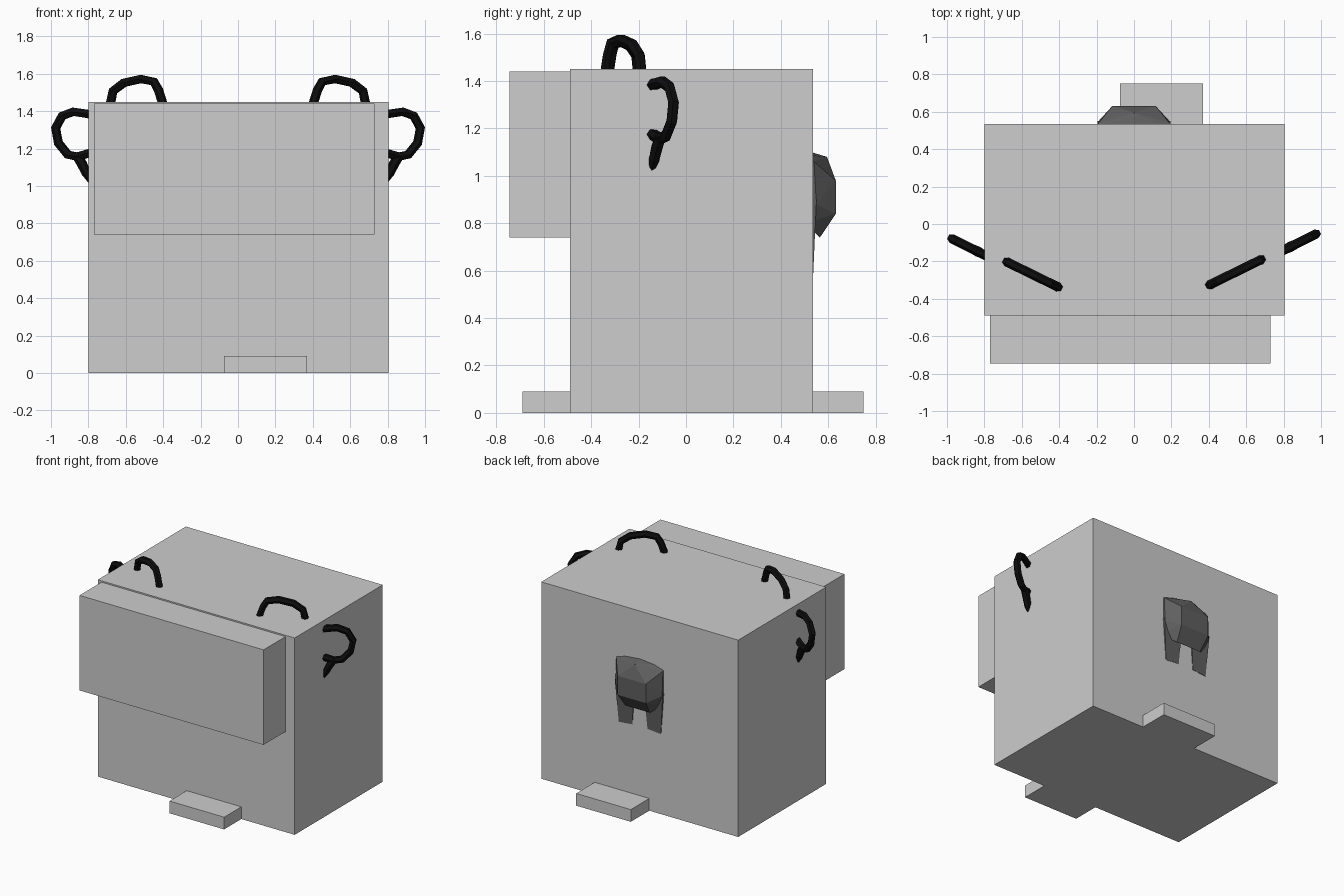
import bpy, bmesh

cube = bpy.data.objects.get("Cube")
if cube:
    bpy.data.objects.remove(cube, do_unlink=True)


def material(name, value):
    m = bpy.data.materials.new(name)
    m.use_nodes = True
    col = (value, value, value, 1.0)
    m.diffuse_color = col
    m.node_tree.nodes["Principled BSDF"].inputs["Base Color"].default_value = col
    return m


light_grey = material("light grey", 0.61)
dark_grey = material("dark grey", 0.115)
black = material("black", 0.004)


def add_object(name, data, mat):
    data.materials.append(mat)
    ob = bpy.data.objects.new(name, data)
    bpy.context.collection.objects.link(ob)
    return ob


def box(name, lo, hi, mat):
    bm = bmesh.new()
    bmesh.ops.create_cube(bm, size=1)
    for v in bm.verts:
        v.co = [lo[i] if v.co[i] < 0 else hi[i] for i in range(3)]
    me = bpy.data.meshes.new(name)
    bm.to_mesh(me)
    bm.free()
    return add_object(name, me, mat)


def hull(name, points, mat):
    bm = bmesh.new()
    for p in points:
        bm.verts.new(p)
    bmesh.ops.convex_hull(bm, input=bm.verts)
    bmesh.ops.dissolve_limit(bm, angle_limit=0.02, verts=bm.verts, edges=bm.edges)
    bmesh.ops.recalc_face_normals(bm, faces=bm.faces)
    me = bpy.data.meshes.new(name)
    bm.to_mesh(me)
    bm.free()
    return add_object(name, me, mat)


def tube(name, points, radii=None):
    """Faceted tube along a list of points."""
    cu = bpy.data.curves.new(name, "CURVE")
    cu.dimensions = "3D"
    cu.bevel_depth = 0.025
    cu.bevel_resolution = 1
    cu.use_fill_caps = True
    sp = cu.splines.new("POLY")
    sp.use_smooth = False
    sp.points.add(len(points) - 1)
    for i, p in enumerate(points):
        sp.points[i].co = (*p, 1)
        sp.points[i].radius = radii[i] if radii else 1
    return add_object(name, cu, black)


# Main blocks
box("body", (-0.80, -0.49, 0), (0.805, 0.535, 1.45), light_grey)
box("front_block", (-0.77, -0.745, 0.74), (0.73, -0.49, 1.44), light_grey)
box("base_slab", (-0.075, -0.69, 0), (0.37, 0.75, 0.09), light_grey)

# Faceted lump on the back
half = [(0.19, 0.50, 1.09), (0.19, 0.54, 1.06), (0.115, 0.632, 0.98),
        (0.115, 0.632, 0.84), (0.10, 0.565, 0.74), (0.19, 0.50, 0.80),
        (0.19, 0.55, 0.88)]
points = [(s * x, y, z) for x, y, z in half for s in (-1, 1)]
hull("back_lump", points + [(0, 0.595, 1.08), (0, 0.53, 1.10)], dark_grey)

# Tapering flaps below the lump
for side, s in (("left", 1), ("right", -1)):
    outline = [(0.04, 0.88), (0.195, 0.90), (0.172, 0.59), (0.062, 0.60)]
    hull(side + "_flap",
         [(s * x, y, z) for x, z in outline
          for y in (0.52, 0.537 + max(0, z - 0.6) * 0.045)], dark_grey)

# Curled loops, mirrored with a slight shift
top_path = [(0.685, 1.38), (0.68, 1.45), (0.668, 1.508), (0.61, 1.552), (0.52, 1.572),
            (0.45, 1.558), (0.425, 1.513), (0.405, 1.45), (0.40, 1.38)]
side_path = [(0.74, 1.37), (0.80, 1.385), (0.88, 1.397), (0.94, 1.375), (0.975, 1.31),
             (0.96, 1.23), (0.91, 1.168), (0.86, 1.157), (0.78, 1.18)]
tail_path = [(0.865, 1.165), (0.835, 1.12), (0.812, 1.07), (0.79, 1.02)]
for side, s, dy in (("left", 1, 0.0), ("right", -1, -0.025)):
    tube(side + "_top_loop",
         [(s * x, -0.325 + (x - 0.405) * 0.49 + dy * 0.5, z) for x, z in top_path])
    tube(side + "_side_loop",
         [(s * x, -0.135 + (x - 0.81) * 0.50 + dy, z) for x, z in side_path])
    tube(side + "_loop_tail",
         [(s * x, -0.135 + (x - 0.81) * 0.50 + dy, z) for x, z in tail_path],
         [1.0, 1.1, 1.0, 0.4])
